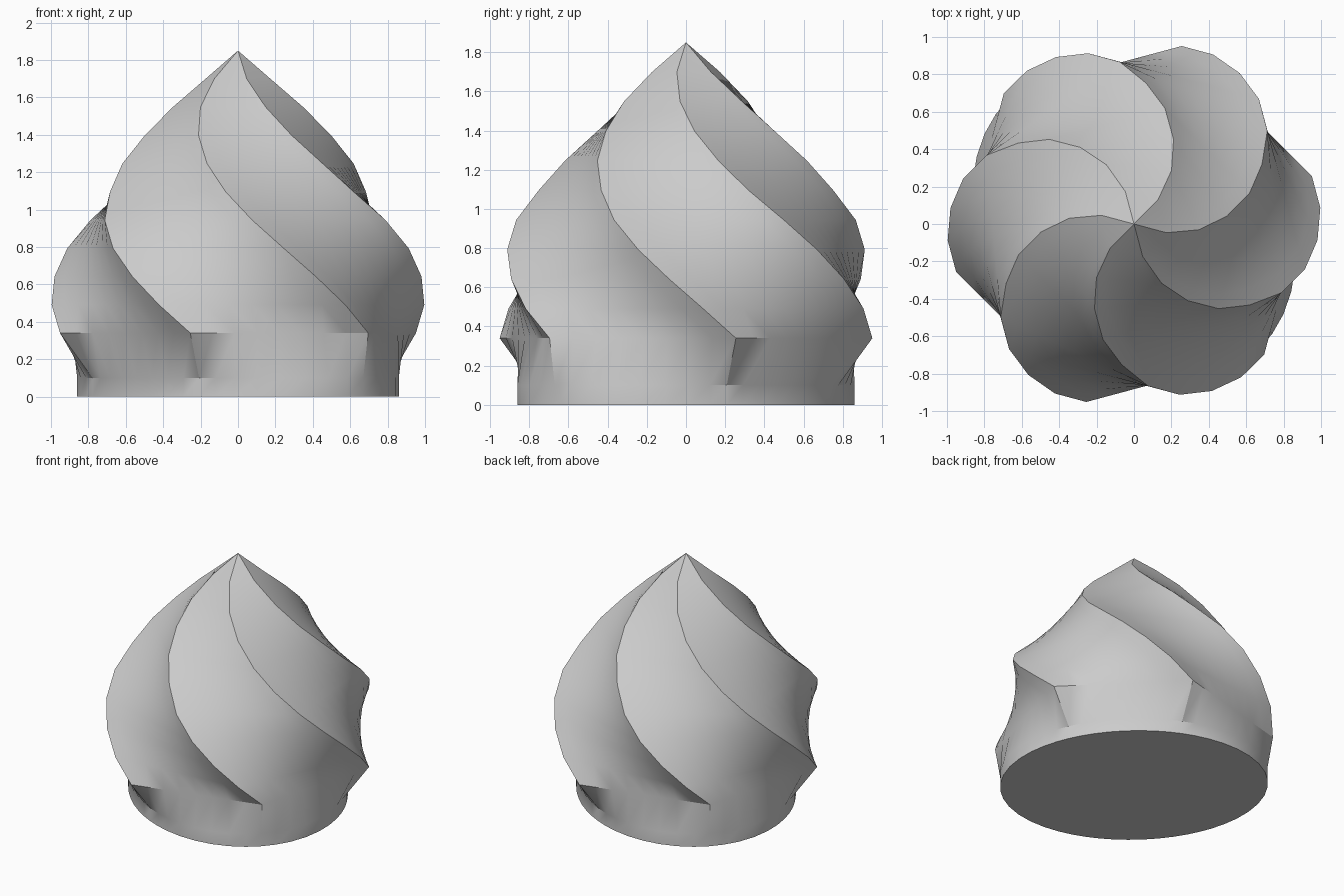
import bpy, bmesh, math

cube = bpy.data.objects.get("Cube")
if cube:
    bpy.data.objects.remove(cube, do_unlink=True)

SIDES, CUTS = 6, 8                  # hexagonal section, points per side
COUNT = SIDES * CUTS
FOOT_Z, TOP_Z, STEPS = 0.34, 1.85, 10
TWIST = math.radians(10)            # turn per step of height
START = math.radians(15)            # ridge direction at the foot
RADII = [0.985, 1.0, 0.985, 0.945, 0.87, 0.755, 0.64, 0.5, 0.35, 0.18]


def hexagon_ring(radius, turn):
    """Points along the straight sides of a turned hexagon."""
    ring = []
    for side in range(SIDES):
        a = turn + side * math.tau / SIDES
        b = a + math.tau / SIDES
        for cut in range(CUTS):
            t = cut / CUTS
            ring.append((radius * ((1 - t) * math.cos(a) + t * math.cos(b)),
                         radius * ((1 - t) * math.sin(a) + t * math.sin(b))))
    return ring


def oval_ring():
    """Oval lying along the diagonal from front left to back right."""
    ring = []
    for x, y in hexagon_ring(1.0, START):
        a = math.atan2(y, x)
        d = a + math.pi / 4
        r = 1 / math.hypot(math.cos(d) / 0.947, math.sin(d) / 0.77)
        ring.append((r * math.cos(a), r * math.sin(a)))
    return ring


# Rings from the base plate up through the twisted body
levels = [(0.0, oval_ring()), (0.1, oval_ring())]
for step, radius in enumerate(RADII):
    z = FOOT_Z + (TOP_Z - FOOT_Z) * step / STEPS
    levels.append((z, hexagon_ring(radius, START - step * TWIST)))

bm = bmesh.new()
rings = [[bm.verts.new((x, y, z)) for x, y in ring] for z, ring in levels]
for low, high in zip(rings, rings[1:]):
    for i in range(COUNT):
        j = (i + 1) % COUNT
        bm.faces.new((low[i], low[j], high[j], high[i]))

# Pointed tip and flat underside
tip = bm.verts.new((0, 0, TOP_Z))
for i in range(COUNT):
    bm.faces.new((rings[-1][i], rings[-1][(i + 1) % COUNT], tip))
bm.faces.new(list(reversed(rings[0])))
bmesh.ops.recalc_face_normals(bm, faces=bm.faces)

mesh = bpy.data.meshes.new("twisted_swirl")
bm.to_mesh(mesh)
bm.free()
swirl = bpy.data.objects.new("twisted_swirl", mesh)
bpy.context.collection.objects.link(swirl)

# Light grey material
grey = bpy.data.materials.new("light_grey")
grey.use_nodes = True
colour = (0.6, 0.6, 0.6, 1)
grey.diffuse_color = colour
for node in grey.node_tree.nodes:
    if node.type == 'BSDF_PRINCIPLED':
        node.inputs["Base Color"].default_value = colour
mesh.materials.append(grey)

# Smooth sides with sharp ridges
bpy.ops.object.select_all(action='DESELECT')
swirl.select_set(True)
bpy.context.view_layer.objects.active = swirl
bpy.ops.object.shade_smooth_by_angle(angle=math.radians(30))
